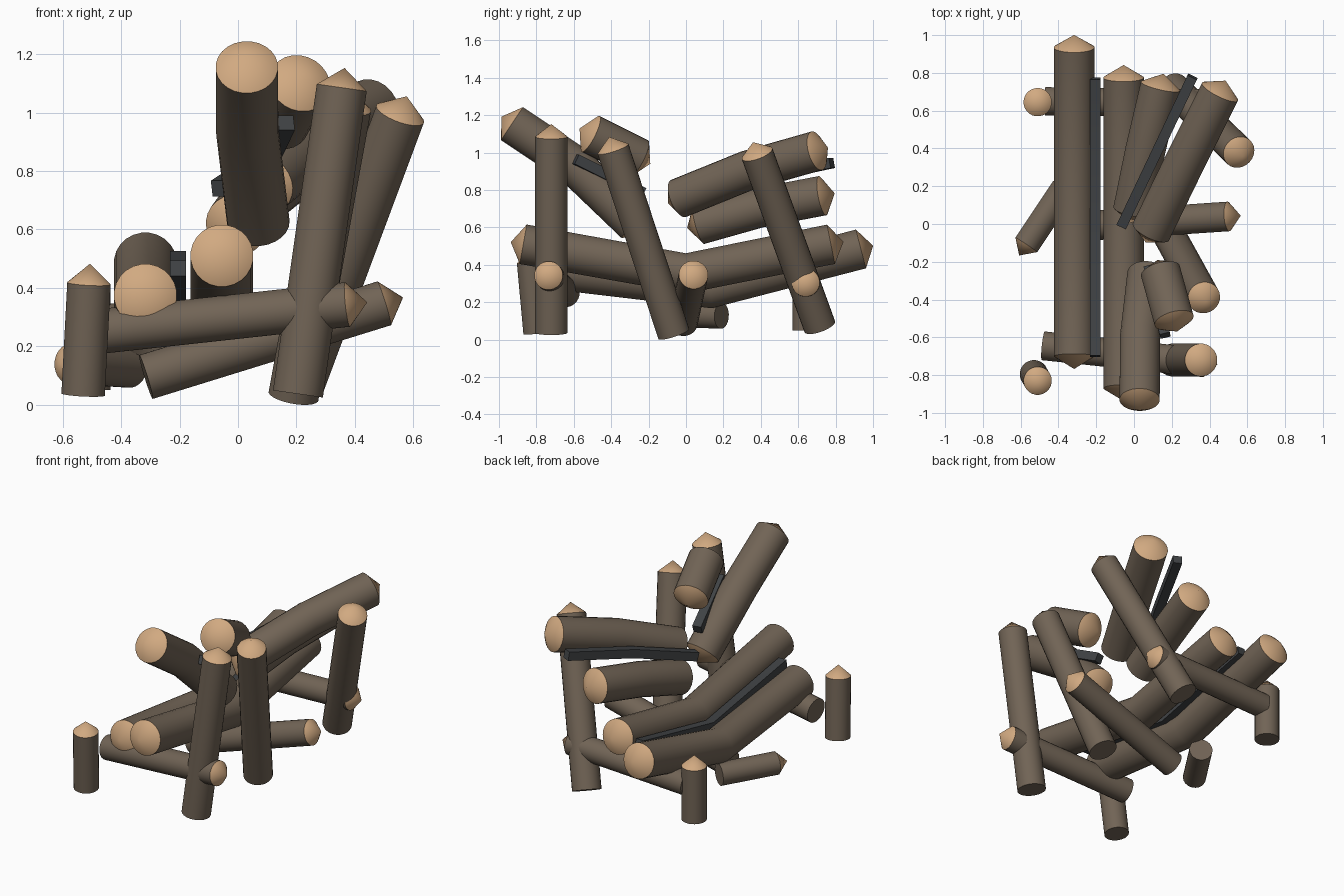
import bpy, bmesh, math
from mathutils import Vector

cube = bpy.data.objects.get("Cube")
if cube:
    bpy.data.objects.remove(cube, do_unlink=True)


def material(name, color):
    m = bpy.data.materials.new(name)
    m.use_nodes = True
    m.diffuse_color = (*color, 1)
    m.node_tree.nodes["Principled BSDF"].inputs["Base Color"].default_value = (*color, 1)
    return m


BARK = material("brown bark", (0.165, 0.127, 0.092))
CUT = material("pale cut wood", (0.64, 0.40, 0.22))
IRON = material("dark iron", (0.052, 0.056, 0.060))


def sweep(name, path, radius, sides, mats, tips=(0, 0)):
    """Sweep a regular section along a path; a tip height above 0 makes a cone end."""
    pts = [Vector(p) for p in path]
    dirs = [(b - a).normalized() for a, b in zip(pts, pts[1:])]
    bm = bmesh.new()
    rings = []
    for i, p in enumerate(pts):
        t = (dirs[max(i - 1, 0)] + dirs[min(i, len(dirs) - 1)]).normalized()
        ref = Vector((0, 0, 1)) if abs(t.z) < 0.85 else Vector((0, 1, 0))
        u = t.cross(ref).normalized()
        v = u.cross(t)
        ring = []
        for k in range(sides):
            a = 2 * math.pi * (k + 0.5) / sides
            ring.append(bm.verts.new(p + radius * (math.cos(a) * u + math.sin(a) * v)))
        rings.append(ring)
    for r0, r1 in zip(rings, rings[1:]):
        for k in range(sides):
            j = (k + 1) % sides
            bm.faces.new((r0[k], r0[j], r1[j], r1[k]))
    # Ends: a pale shallow cone or a plain flat face
    for ring, p, d, h in ((rings[0], pts[0], -dirs[0], tips[0]),
                          (rings[-1], pts[-1], dirs[-1], tips[1])):
        if h > 0:
            apex = bm.verts.new(p + d * h)
            for k in range(sides):
                f = bm.faces.new((ring[k], ring[(k + 1) % sides], apex))
                f.material_index = 1
        else:
            bm.faces.new(ring)
    bmesh.ops.recalc_face_normals(bm, faces=bm.faces[:])
    me = bpy.data.meshes.new(name)
    bm.to_mesh(me)
    bm.free()
    for m in mats:
        me.materials.append(m)
    ob = bpy.data.objects.new(name, me)
    bpy.context.collection.objects.link(ob)
    bpy.ops.object.select_all(action='DESELECT')
    ob.select_set(True)
    bpy.context.view_layer.objects.active = ob
    bpy.ops.object.shade_smooth_by_angle(angle=math.radians(30))
    return ob


def log(name, path, radius, both=False):
    tip = 0.068
    return sweep(name, path, radius, 24, (BARK, CUT), (tip if both else 0, tip))


def bar(name, path):
    return sweep(name, path, 0.039, 4, (IRON,))


# Seat: two bent logs with an iron bar between them
log("seat_log_outer", [(-.317, -.70, .375), (-.317, .13, .275), (-.317, .935, .485)], .108, True)
log("seat_log_inner", [(-.055, -.87, .51), (-.055, .0, .355), (-.055, .775, .51)], .108, True)
bar("seat_bar", [(-.205, -.70, .467), (-.205, .05, .345), (-.205, .77, .50)])

# Rear half of the broken backrest
log("rear_back_log_upper", [(.09, -.04, .755), (.27, .33, .905), (.455, .70, 1.01)], .107, True)
log("rear_back_log_lower", [(-.005, .07, .615), (.06, .39, .705), (.14, .73, .77)], .107, True)
bar("rear_back_bar", [(-.065, -.01, .74), (.12, .38, .86), (.31, .78, .945)])

# Front half of the broken backrest
log("front_back_log_long", [(.03, -.93, 1.155), (.032, -.60, .935), (.07, -.27, .62)], .107, True)
log("front_back_log_short", [(.212, -.51, 1.10), (.14, -.25, .97)], .107, True)
bar("front_back_bar", [(.165, -.59, .965), (.08, -.23, .785)])

# Leaning uprights
log("front_upright", [(.205, -.72, .037), (.355, -.72, 1.085)], .087)
log("middle_upright", [(.19, -.065, .03), (.37, -.39, 1.02)], .087)
log("rear_upright", [(.21, .715, .07), (.555, .38, .995)], .087)

# Cross beams
log("front_beam", [(-.48, -.645, .25), (.375, -.735, .343)], .077)
log("middle_beam", [(-.315, -.015, .095), (.50, .04, .347)], .079)
log("rear_beam", [(-.47, .65, .27), (.37, .64, .305)], .075)

# Short posts, two standing and one fallen
log("front_post", [(-.53, -.795, .035), (-.51, -.83, .415)], .075)
log("rear_post", [(-.51, .645, .05), (-.51, .645, .395)], .075)
log("fallen_post", [(-.37, .19, .128), (-.57, -.11, .14)], .070)
